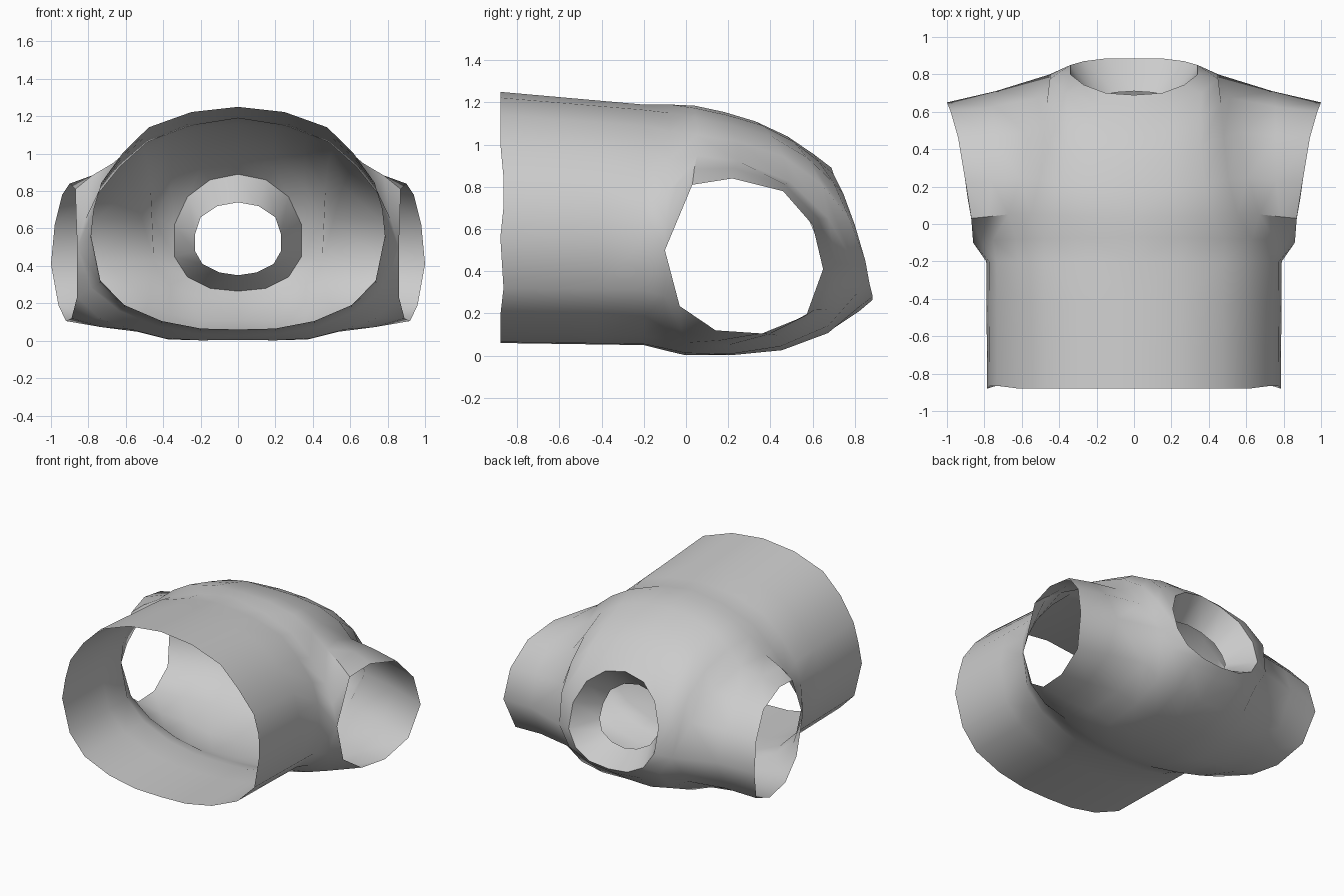
import bpy, bmesh, math
from mathutils import Vector as V

if "Cube" in bpy.data.objects:
    bpy.data.objects.remove(bpy.data.objects["Cube"])

grey = bpy.data.materials.new("plain grey")
grey.diffuse_color = (0.6, 0.6, 0.6, 1)
grey.use_nodes = True
grey.node_tree.nodes["Principled BSDF"].inputs["Base Color"].default_value = grey.diffuse_color

# Neck loops, half side, from back centre to chest centre
crease = [V(p) for p in [(0, .605, .955), (.2, .63, .92), (.36, .70, .82), (.45, .775, .65),
                         (.45, .80, .43), (.36, .815, .30), (.2, .82, .23), (0, .82, .21)]]
rim = [V(p) for p in [(0, .69, .89), (.15, .70, .86), (.27, .745, .77), (.34, .80, .62),
                      (.34, .85, .45), (.27, .87, .34), (.15, .885, .28), (0, .885, .265)]]
throat = [V((x, .54 + (.74 - z) * .436, z)) for x, z in
          [(0, .74), (.11, .72), (.2, .66), (.23, .57), (.23, .48), (.19, .41), (.1, .365), (0, .35)]]

# Shoulder line and armhole edge
shoulder = [V((.74, .71, .44)), V((1, .65, .41))]
arm_back = [V(p) for p in [(.79, -.2, .55), (.86, -.10, .5), (.87, .03, .81), (.9, .22, .84),
                           (.94, .46, .78), (.98, .6, .62), (1, .65, .41)]]
arm_front = arm_back[:2] + [V(p) for p in [(.86, -.03, .235), (.89, .14, .12),
                                           (.92, .36, .105), (.96, .57, .19), (1, .65, .41)]]

# Centre lines (y, z) and the waist section (x, z)
mid_back = [(-.2, 1.19), (-.07, 1.19), (.04, 1.185), (.18, 1.155), (.33, 1.11), (.48, 1.04), (.605, .955)]
mid_front = [(-.2, .05), (-.1, .025), (0, .005), (.22, .005), (.46, .035), (.67, .11), (.82, .21)]
waist_back = [(0, 1.19), (.25, 1.165), (.48, 1.09), (.62, .965), (.735, .82), (.775, .69), (.79, .55)]
waist_front = [(0, .05), (.2, .055), (.41, .095), (.61, .18), (.74, .31), (.79, .55)]
fade = [1, .9, .55, .3, .15, .05, 0]


def panel(waist, mid, arm, top):
    """Rows from the open hem up to the neck and shoulder line."""
    n = len(waist) - 1
    ring = [V((x, -.2, z)) for x, z in waist]
    rows = []
    for y in (-.88, -.65, -.42):
        t = (-.2 - y) / .68
        rows.append([V((x * (1 - .006 * t), y + .015 * t * (.7 < x < .78),
                        .55 + (z - .55) * (1 + .094 * t) if z > .55 else z + .01 * t))
                     for x, z in waist])
    for j in range(7):
        c, a, v = V((0, *mid[j])), arm[j], j / 6
        row = []
        for i in range(n + 1):
            u = i / n
            p = c.lerp(a, u)
            p += fade[j] * (ring[i] - ring[0].lerp(ring[n], u))
            p += v * v * (top[i] - top[0].lerp(top[n], u))
            p.z = max(p.z, 0.002)
            row.append(p)
        rows.append(row)
    return rows


grids = [panel(waist_back, mid_back, arm_back, crease[:5] + shoulder),
         panel(waist_front, mid_front, arm_front, crease[:3:-1] + shoulder),
         [crease, rim, throat]]

# Both halves joined into one open shell
bm = bmesh.new()
for side in (1, -1):
    for rows in grids:
        vs = [[bm.verts.new((p.x * side, p.y, p.z)) for p in r] for r in rows]
        for a, b in zip(vs, vs[1:]):
            for i in range(len(a) - 1):
                bm.faces.new((a[i], a[i + 1], b[i + 1], b[i]))
bmesh.ops.remove_doubles(bm, verts=bm.verts, dist=0.0005)
bmesh.ops.recalc_face_normals(bm, faces=bm.faces)
# Outward check: the chest underside must face down
low = min(bm.faces, key=lambda f: f.calc_center_median().z)
if low.normal.z > 0:
    bmesh.ops.reverse_faces(bm, faces=bm.faces)

mesh = bpy.data.meshes.new("sleeveless_top")
bm.to_mesh(mesh)
bm.free()
mesh.materials.append(grey)
top = bpy.data.objects.new("sleeveless_top", mesh)
bpy.context.collection.objects.link(top)
bpy.context.view_layer.objects.active = top
top.select_set(True)
bpy.ops.object.shade_smooth_by_angle(angle=math.radians(45))
